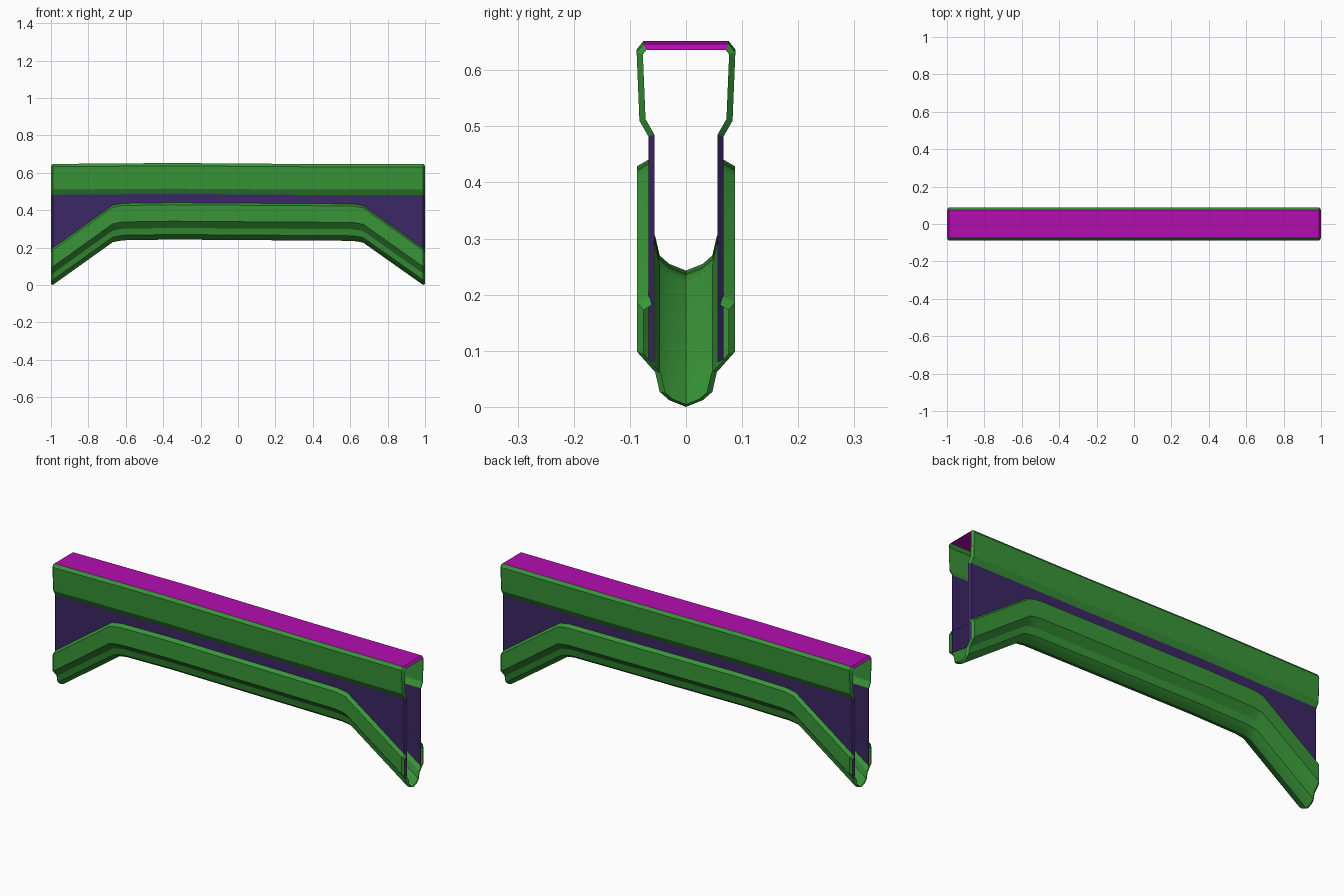
import bpy
import math
from mathutils import Vector

old = bpy.data.objects.get("Cube")
if old:
    bpy.data.objects.remove(old, do_unlink=True)


def material(name, rgb):
    mat = bpy.data.materials.new(name)
    mat.use_nodes = True
    mat.diffuse_color = (*rgb, 1)
    mat.node_tree.nodes["Principled BSDF"].inputs["Base Color"].default_value = (*rgb, 1)
    return mat


green = material("green_trim", (0.04, 0.30, 0.04))
purple = material("dark_purple_panel", (0.045, 0.02, 0.13))
magenta = material("magenta_top", (0.45, 0.004, 0.43))

LIP = 0.011  # how far the open ends turn inwards

# Rise of the arch along half the length: x, height
ARCH = [(0, 0.238), (0.35, 0.238), (0.61, 0.236), (0.64, 0.232),
        (0.67, 0.226), (0.99, 0), (1, -0.007)]
stations = [(-x, h) for x, h in reversed(ARCH[1:])] + ARCH


def bow(x):
    """Slight upward bulge left of the middle."""
    return 0.005 * max(0, 1 - abs(x + 0.35) / 0.65)


def inset(profile):
    """Cross-section moved inwards along its own normals."""
    pts = [Vector(p) for p in profile]
    result = []
    for i, p in enumerate(pts):
        sides = []
        for a, b in ((i - 1, i), (i, i + 1)):
            if a >= 0 and b < len(pts):
                d = (pts[b] - pts[a]).normalized()
                sides.append(Vector((-d.y, d.x)))
        n = sum(sides, Vector((0, 0))).normalized()
        result.append(p + n * LIP / max(0.6, n.dot(sides[0])))
    return result


def loft(name, profile, lip, follow, mat):
    """Sweep a cross-section along x; follow marks points that ride the arch."""
    verts, faces = [], []
    n = len(profile)
    for x, rise in stations:
        section = lip if abs(x) == 1 else profile
        for (y, z), f in zip(section, follow):
            verts.append((x, y, z + f * rise + bow(x)))
    for i in range(len(stations) - 1):
        for j in range(n - 1):
            a = i * n + j
            faces.append((a, a + 1, a + n + 1, a + n))
    mesh = bpy.data.meshes.new(name)
    mesh.from_pydata(verts, [], faces)
    mesh.materials.append(mat)
    obj = bpy.data.objects.new(name, mesh)
    bpy.context.collection.objects.link(obj)
    bpy.ops.object.select_all(action='DESELECT')
    obj.select_set(True)
    bpy.context.view_layer.objects.active = obj
    bpy.ops.object.shade_smooth_by_angle(angle=math.radians(25))


# Arched trough with a stepped moulding on both sides
half = [(0.03, 0.012), (0.047, 0.027), (0.055, 0.062),
        (0.087, 0.098), (0.087, 0.186), (0.066, 0.198)]
trough = [(-y, z) for y, z in reversed(half)] + [(0, 0)] + half
loft("arched_moulding", trough, inset(trough), [1] * len(trough), green)

# Upper shell: side walls, beam sides and top share one cross-section
half = [(0.067, 0.085), (0.067, 0.482), (0.083, 0.51), (0.088, 0.632), (0.076, 0.647)]
shell = half + [(-y, z) for y, z in reversed(half)]
shell_lip = inset(shell)
last = len(shell)
for name, a, b, mat in (("left_wall", 0, 2, purple), ("left_beam", 1, 5, green),
                        ("top_plate", 4, 6, magenta), ("right_beam", 5, 9, green),
                        ("right_wall", 8, 10, purple)):
    follow = [int(i in (0, last - 1)) for i in range(a, b)]
    loft(name, shell[a:b], shell_lip[a:b], follow, mat)
